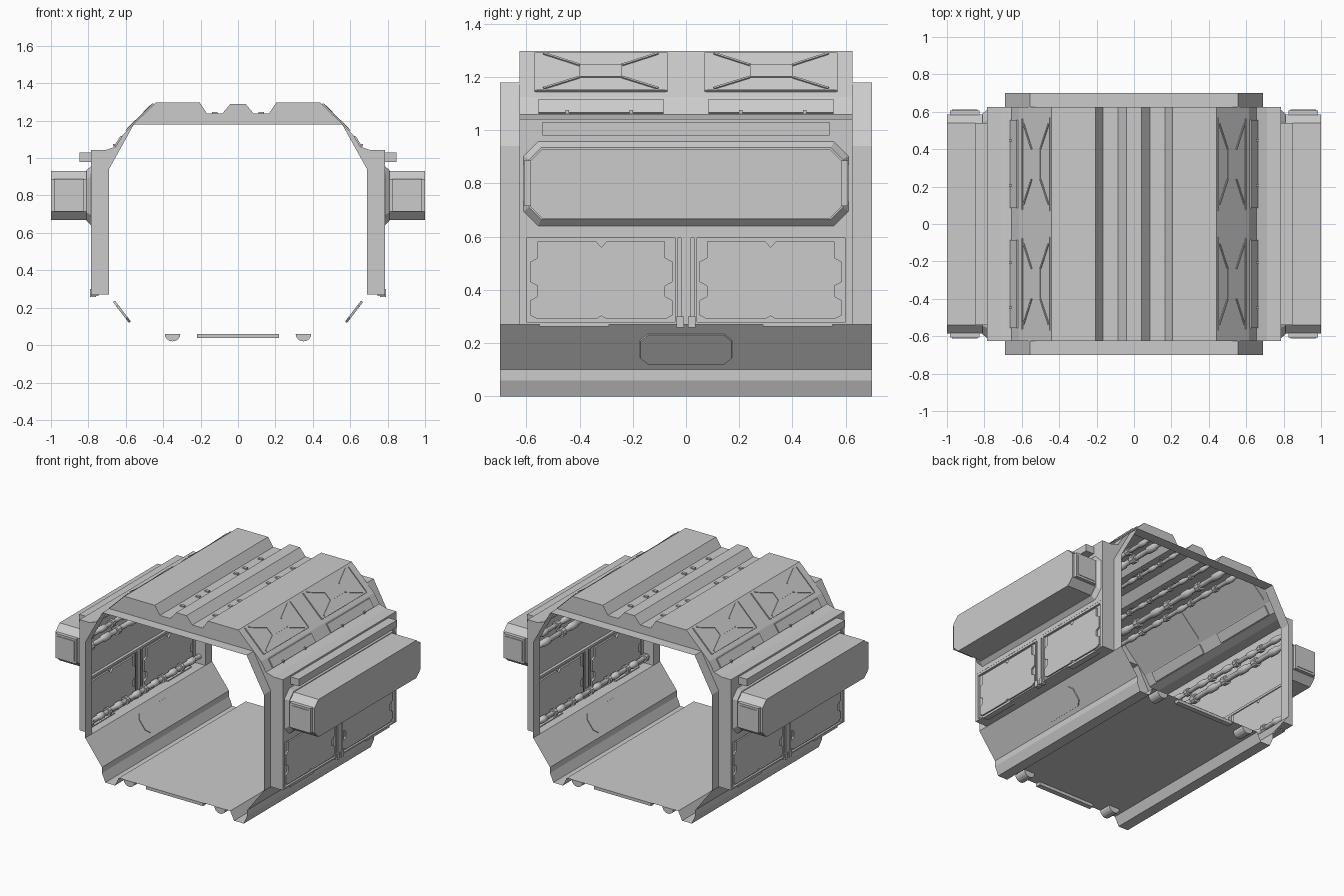
import bpy, bmesh, math
from mathutils import Vector

if "Cube" in bpy.data.objects:
    bpy.data.objects.remove(bpy.data.objects["Cube"])


def finish(name, bm, mirror="X", smooth=False):
    """Turn a bmesh in world coordinates into an object mirrored about the origin."""
    bmesh.ops.recalc_face_normals(bm, faces=bm.faces)
    me = bpy.data.meshes.new(name)
    bm.to_mesh(me)
    bm.free()
    if smooth:
        for p in me.polygons:
            p.use_smooth = True
        me.set_sharp_from_angle(angle=math.radians(35))
    ob = bpy.data.objects.new(name, me)
    bpy.context.collection.objects.link(ob)
    if mirror:
        m = ob.modifiers.new("Mirror", "MIRROR")
        m.use_axis = ("X" in mirror, "Y" in mirror, False)
        m.merge_threshold = 0.0005
    return ob


def sheet(name, pts, y0, y1, mirror="X"):
    """Open skin: an (x, z) profile swept along y."""
    bm = bmesh.new()
    a = [bm.verts.new((x, y0, z)) for x, z in pts]
    b = [bm.verts.new((x, y1, z)) for x, z in pts]
    for i in range(len(pts) - 1):
        bm.faces.new((a[i], a[i + 1], b[i + 1], b[i]))
    return finish(name, bm, mirror)


def loft(name, ring_a, ring_b, mirror="X"):
    """Closed solid between two matching outlines."""
    bm = bmesh.new()
    a = [bm.verts.new(p) for p in ring_a]
    b = [bm.verts.new(p) for p in ring_b]
    n = len(a)
    bm.faces.new(a)
    bm.faces.new(b)
    for i in range(n):
        bm.faces.new((a[i], a[(i + 1) % n], b[(i + 1) % n], b[i]))
    return finish(name, bm, mirror)


def prism_y(name, pts, y0, y1, mirror="X"):
    return loft(name, [(x, y0, z) for x, z in pts], [(x, y1, z) for x, z in pts], mirror)


def prism_x(name, pts, x0, x1, mirror="X"):
    return loft(name, [(x0, y, z) for y, z in pts], [(x1, y, z) for y, z in pts], mirror)


def box(name, x0, x1, y0, y1, z0, z1, mirror="X"):
    return prism_y(name, [(x0, z0), (x1, z0), (x1, z1), (x0, z1)], y0, y1, mirror)


def octagon(a0, a1, b0, b1, c):
    return [(a0 + c, b0), (a1 - c, b0), (a1, b0 + c), (a1, b1 - c),
            (a1 - c, b1), (a0 + c, b1), (a0, b1 - c), (a0, b0 + c)]


def pipe(name, x, z, r, step):
    """Pipe along y with collars and couplings, lathed from a repeated profile."""
    prof, y = [(-0.62, r * 0.6)], -0.6
    while y + step < 0.62:
        for t, k in ((0, .6), (0, 1), (.12, 1), (.12, .6), (.5, .6), (.55, .85), (.75, .85), (.8, .6)):
            prof.append((y + t * step, r * k))
        y += step
    prof.append((0.62, r * 0.6))
    bm = bmesh.new()
    n = 10
    rings = [[bm.verts.new((x + q * math.cos(i * math.tau / n), yy, z + q * math.sin(i * math.tau / n)))
              for i in range(n)] for yy, q in prof]
    for p, q in zip(rings, rings[1:]):
        for i in range(n):
            bm.faces.new((p[i], p[(i + 1) % n], q[(i + 1) % n], q[i]))
    return finish(name, bm, "X", True)


# Outer shell: ribbed roof, shoulders, walls with recessed lower bay
roof = [(0, 1.29), (.04, 1.29), (.085, 1.237), (.165, 1.237), (.205, 1.297), (.44, 1.297),
        (.615, 1.125), (.655, 1.06), (.71, 1.042), (.785, 1.042)]
inner = [(.69, .27), (.69, .94), (.557, 1.18), (0, 1.18)]
sheet("outer_shell", roof + [(.785, .61), (.77, .61), (.77, .27), (.69, .27)], -.625, .625)

# End walls joining shell and doorway lining
bm = bmesh.new()
bm.faces.new([bm.verts.new((x, -.625, z)) for x, z in roof + [(.785, .27)] + inner])
finish("end_wall", bm, "XY")
sheet("doorway_lining", inner, -.7, -.625, "XY")

# Lower hull: sloped sides, runners and floor
sheet("floor_hull", [(.69, .27), (.56, .1), (.56, .06), (.535, 0), (.46, 0), (.43, .06), (0, .06)], -.7, .7)

# Sloped access hatch
d = Vector((-.13, -.17)).normalized()
nrm = Vector((-d.y, d.x))
if nrm.x < 0:
    nrm = -nrm


def on_side(u, v, h):
    p = Vector((.69, .27)) + d * v + nrm * h
    return (p.x, u, p.y)


out = octagon(-.175, .175, .045, .185, .03)
loft("side_hatch", [on_side(u, v, -.006) for u, v in out], [on_side(u * .98, v, .007) for u, v in out])

# Underfloor sockets and threshold plate at both ends
half = [(.35 + .042 * math.cos(math.pi * (1 + i / 8)), .06 + .04 * math.sin(math.pi * (1 + i / 8))) for i in range(9)]
prism_y("floor_socket", half, -.7, -.61, "XY")
box("threshold_plate", -.22, .22, -.7, -.665, .038, .059, "Y")

# Lower wall bay: frame bars and notched panels
box("bay_post", .765, .785, -.018, .018, .27, .61)
for nm, y0, y1, z0, z1 in (("end", .6, .625, .27, .61), ("top", .018, .6, .594, .61), ("base", .018, .6, .27, .28),
                           ("inner", .03, .042, .28, .594)):
    box("bay_frame_" + nm, .765, .784, y0, y1, z0, z1, "XY")
hp = [(0, .56), (.02, .582), (.24, .582), (.24, .52), (.268, .505), (.268, .43), (.24, .415), (.24, .375),
      (.268, .36), (.268, .305), (.24, .29), (.02, .29), (0, .302)]
panel = [(.318 + u, z) for u, z in hp] + [(.318 - u, z) for u, z in hp[-2:0:-1]]
prism_x("notched_panel", panel, .758, .781, "XY")
box("bay_latch", .76, .792, .008, .036, .258, .3, "XY")
box("bay_sill_clip", .745, .786, .29, .55, .262, .276, "XY")

# Side pods with tapered flange and end boxes
fl0, fl1 = octagon(-.61, .61, .64, .957, .055), octagon(-.59, .59, .665, .935, .045)
loft("pod_flange", [(.785, y, z) for y, z in fl0], [(.81, y, z) for y, z in fl1])
prism_x("side_pod", octagon(-.585, .585, .668, .93, .045), .805, 1.0)
box("pod_end_box", .825, .985, -.608, -.58, .715, .887, "XY")
box("pod_end_cover", .838, .972, -.612, -.6, .73, .872, "XY")

# Upper rail and shoulder boxes
box("upper_rail", .78, .848, -.54, .54, .98, 1.03)
prism_y("shoulder_box", [(.61, 1.115), (.628, 1.118), (.662, 1.066), (.645, 1.06)], .085, .555, "XY")
for i, y in enumerate((.2, .44)):
    box("shoulder_bolt_%d" % i, .65, .668, y, y + .012, 1.062, 1.076, "XY")

# Cross-braced roof hatches on the 45 degree slope
S = Vector((.44, 0, 1.297))
V = Vector((.175, 0, -.172)).normalized()
N = Vector((.172, 0, .175)).normalized()


def on_roof(u, v, h):
    return S + V * v + N * h + Vector((0, u, 0))


def roof_bar(name, p, q, w, h):
    p, q = Vector(p), Vector(q)
    t = (q - p).normalized()
    s = Vector((-t.y, t.x)) * w / 2
    c = (p + s, q + s, q - s, p - s)
    loft(name, [on_roof(k.x, k.y, -.002) for k in c], [on_roof(k.x, k.y, h) for k in c], "XY")


hatch = [(.07, .012), (.57, .012), (.57, .215), (.07, .215)]
loft("roof_hatch", [on_roof(u, v, -.003) for u, v in hatch], [on_roof(u, v, .004) for u, v in hatch], "XY")
mid = [(.24, .08), (.4, .08), (.4, .145), (.24, .145)]
loft("hatch_centre", [on_roof(u, v, 0) for u, v in mid], [on_roof(u, v, .008) for u, v in mid], "XY")
for i, (u, v) in enumerate(((.105, .018), (.535, .018), (.535, .205), (.105, .205))):
    roof_bar("hatch_brace_%d" % i, mid[i], (u, v), .008, .01)
roof_bar("hatch_edge_low", (.075, .215), (.565, .215), .007, .008)
for i, u in enumerate((.075, .565)):
    roof_bar("hatch_edge_%d" % i, (u, .015), (u, .215), .006, .007)

# Small clips in the roof channels
for i, y in enumerate((.15, .25, .42)):
    box("channel_clip_%d" % i, .11, .14, y, y + .02, 1.23, 1.245, "XY")

# Pipe runs inside the walls and roof cavity
pipe("wall_pipe_low", .733, .325, .028, .2)
pipe("wall_pipe_mid", .738, .85, .03, .3)
pipe("wall_pipe_high", .735, .925, .026, .24)
pipe("roof_pipe_inner", .125, 1.21, .02, .2)
pipe("roof_pipe_outer", .27, 1.23, .03, .3)
pipe("roof_pipe_edge", .36, 1.225, .024, .24)
